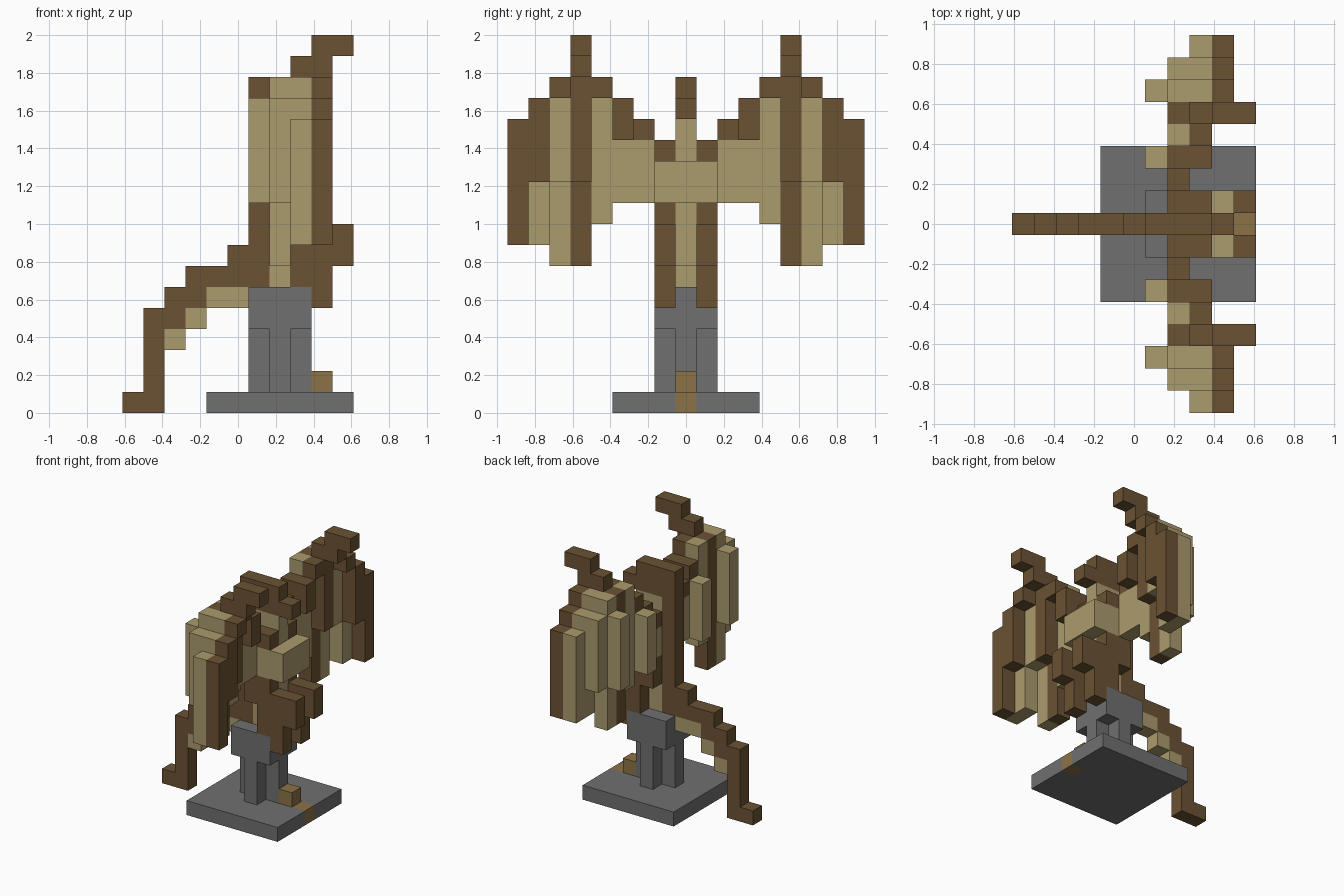
import bpy
import bmesh

cube = bpy.data.objects.get("Cube")
if cube:
    bpy.data.objects.remove(cube, do_unlink=True)

CELL = 1 / 9        # edge of one block
X_ORIGIN = -5.5     # block column zero starts here, in cells


def material(name, srgb):
    linear = [((c + 0.055) / 1.055) ** 2.4 for c in srgb]
    mat = bpy.data.materials.new(name)
    mat.use_nodes = True
    mat.diffuse_color = (*linear, 1)
    mat.node_tree.nodes["Principled BSDF"].inputs["Base Color"].default_value = (*linear, 1)
    return mat


BROWN = material("dark_brown", (0.42, 0.32, 0.20))
TAN = material("pale_tan", (0.67, 0.61, 0.43))
GREY = material("stone_grey", (0.44, 0.44, 0.44))
GOLD = material("dull_gold", (0.55, 0.45, 0.28))


def block(name, mat, along, across, height, mirrored=False):
    """Box spanning inclusive block indices along x, across y and up z."""
    x0, x1 = along
    y0, y1 = across
    z0, z1 = height
    low = (x0 + X_ORIGIN, y0 - 0.5, z0)
    high = (x1 + 1 + X_ORIGIN, y1 + 0.5, z1 + 1)
    mesh = bpy.data.meshes.new(name)
    bm = bmesh.new()
    bmesh.ops.create_cube(bm, size=1)
    for vert in bm.verts:
        for axis in range(3):
            side = high if vert.co[axis] > 0 else low
            vert.co[axis] = side[axis] * CELL
    bm.to_mesh(mesh)
    bm.free()
    mesh.materials.append(mat)
    obj = bpy.data.objects.new(name, mesh)
    bpy.context.scene.collection.objects.link(obj)
    if mirrored:
        mirror = obj.modifiers.new("Mirror", 'MIRROR')
        mirror.use_axis = (False, True, False)
        mirror.use_mirror_merge = False
    return obj


def middle(name, mat, along, height):
    """One block wide part on the centre plane."""
    return block(name, mat, along, (0, 0), height)


def feather(name, mat, reach, column, bottom, top):
    """Upright wing strip, repeated on both wings."""
    return block(name, mat, (column, column), (reach, reach), (bottom, top), mirrored=True)


# Stand: plate with a gold plaque, cross-shaped post and square cap
block("base_plate", GREY, (4, 9), (-3, 3), (0, 0))
block("base_front_edge", GREY, (10, 10), (1, 3), (0, 0), mirrored=True)
middle("base_plaque", GOLD, (10, 10), (0, 0))
middle("plaque_knob", GOLD, (9, 9), (1, 1))
middle("post_core", GREY, (6, 8), (1, 3))
block("post_rib", GREY, (7, 7), (1, 1), (1, 3), mirrored=True)
block("post_cap", GREY, (6, 8), (-1, 1), (4, 5))

# Tail: stepped ridge with a pale underside
middle("tail_tip", BROWN, (0, 0), (0, 0))
middle("tail_upright", BROWN, (1, 1), (0, 4))
middle("tail_low_step", BROWN, (2, 2), (4, 5))
middle("tail_mid_step", BROWN, (3, 3), (5, 6))
middle("tail_high_step", BROWN, (4, 4), (6, 6))
middle("tail_root", BROWN, (5, 5), (6, 7))
middle("tail_under_root", TAN, (4, 5), (5, 5))
middle("tail_under_mid", TAN, (3, 3), (4, 4))
middle("tail_under_tip", TAN, (2, 2), (3, 3))

# Body, neck and head
middle("spine", BROWN, (6, 6), (6, 15))
middle("belly", TAN, (7, 7), (6, 13))
middle("belly_front", TAN, (8, 8), (7, 9))
middle("throat", TAN, (8, 8), (12, 13))
middle("head_crown", BROWN, (7, 8), (15, 15))
middle("head_cheek", BROWN, (7, 8), (14, 14))
middle("beak", BROWN, (9, 9), (14, 14))
block("chest", TAN, (8, 9), (-1, 1), (10, 11))

# Legs with curled feet
block("thigh", BROWN, (7, 7), (1, 1), (8, 9), mirrored=True)
block("shin", BROWN, (8, 8), (1, 1), (6, 9), mirrored=True)
block("foot", BROWN, (9, 9), (1, 1), (5, 8), mirrored=True)
block("toe", BROWN, (10, 10), (1, 1), (7, 8), mirrored=True)

# Inner wing: shoulder and arm
block("shoulder_top", BROWN, (7, 8), (1, 1), (12, 12), mirrored=True)
feather("shoulder_side", TAN, reach=1, column=7, bottom=10, top=11)
feather("arm_inner_top", BROWN, reach=2, column=7, bottom=13, top=13)
feather("arm_inner", TAN, reach=2, column=7, bottom=10, top=12)
feather("arm_outer_top", BROWN, reach=3, column=7, bottom=13, top=14)
feather("arm_outer_ridge", BROWN, reach=3, column=8, bottom=13, top=14)
feather("arm_outer", TAN, reach=3, column=7, bottom=10, top=12)
feather("arm_back_feather", TAN, reach=3, column=6, bottom=10, top=13)

# Wing wrist with its hooked claw
feather("wrist_top", BROWN, reach=4, column=8, bottom=15, top=15)
feather("wrist_feather", TAN, reach=4, column=7, bottom=9, top=15)
feather("finger_back", BROWN, reach=5, column=7, bottom=7, top=15)
feather("finger_front", BROWN, reach=5, column=8, bottom=11, top=15)
block("claw_base", BROWN, (8, 9), (5, 5), (16, 16), mirrored=True)
block("claw_tip", BROWN, (9, 10), (5, 5), (17, 17), mirrored=True)

# Outer wing feathers
feather("middle_edge", BROWN, reach=6, column=9, bottom=15, top=15)
feather("middle_front_feather", TAN, reach=6, column=8, bottom=11, top=15)
feather("middle_long_feather", TAN, reach=6, column=7, bottom=7, top=15)
feather("middle_back_feather", TAN, reach=6, column=6, bottom=10, top=14)
feather("outer_edge", BROWN, reach=7, column=9, bottom=11, top=14)
feather("outer_long_feather", TAN, reach=7, column=8, bottom=8, top=14)
feather("outer_back_feather", TAN, reach=7, column=7, bottom=10, top=14)
feather("tip_edge", BROWN, reach=8, column=9, bottom=8, top=13)
feather("tip_feather", TAN, reach=8, column=8, bottom=8, top=13)
